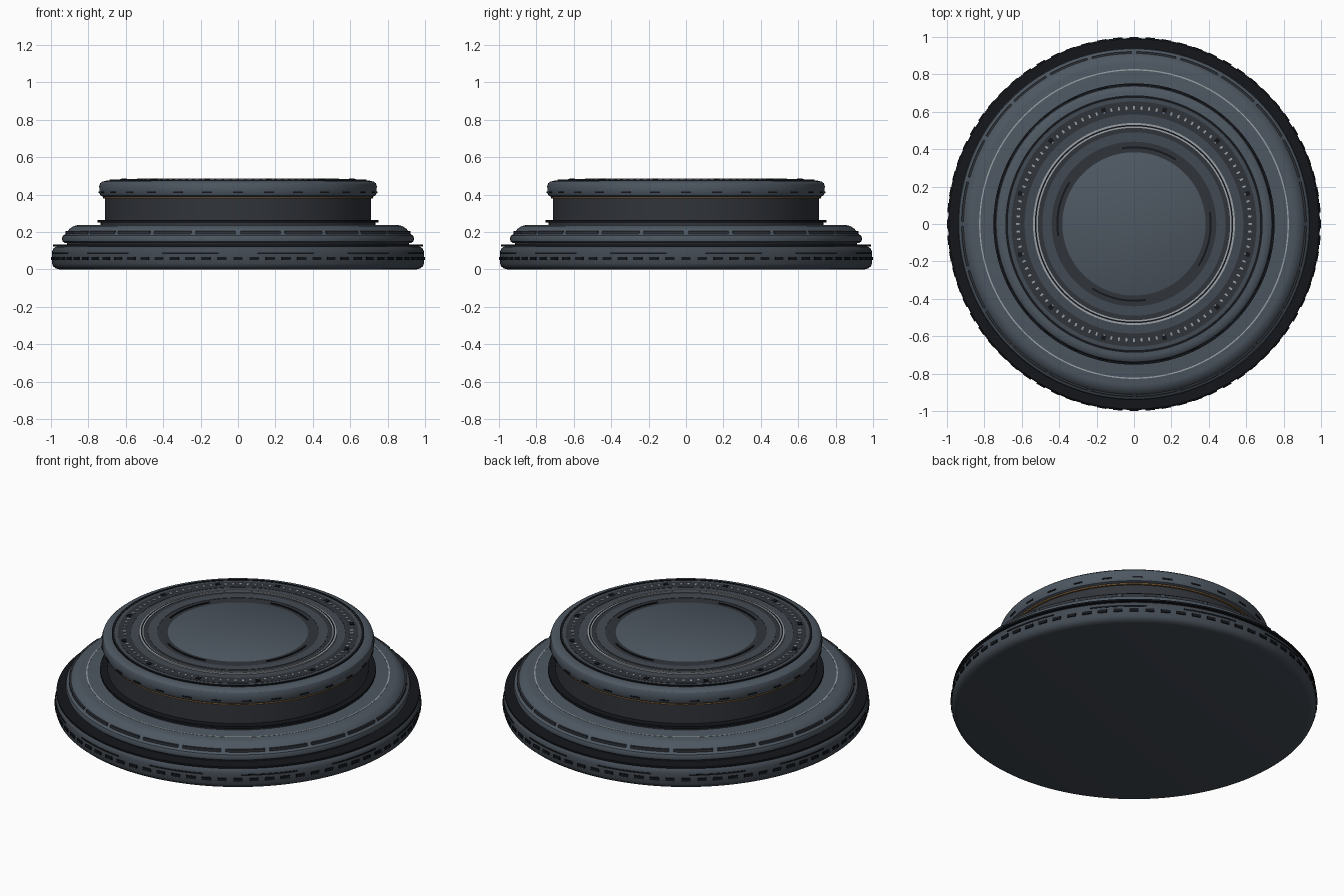
import bpy, bmesh
from math import cos, sin, radians, pi, ceil

if "Cube" in bpy.data.objects:
    bpy.data.objects.remove(bpy.data.objects["Cube"])

SEG = 144


def material(name, rgb):
    m = bpy.data.materials.new(name)
    m.diffuse_color = (*rgb, 1)
    m.use_nodes = True
    m.node_tree.nodes["Principled BSDF"].inputs["Base Color"].default_value = m.diffuse_color
    return m


slate = material("slate", (0.075, 0.095, 0.12))
steel = material("steel", (0.055, 0.068, 0.085))
dark = material("dark", (0.03, 0.034, 0.042))
black = material("black", (0.007, 0.008, 0.011))
silver = material("silver", (0.32, 0.35, 0.38))
copper = material("copper", (0.2, 0.11, 0.04))


def finish(name, bm, mat):
    bmesh.ops.remove_doubles(bm, verts=bm.verts, dist=1e-5)
    bmesh.ops.recalc_face_normals(bm, faces=bm.faces)
    me = bpy.data.meshes.new(name)
    bm.to_mesh(me)
    bm.free()
    me.materials.append(mat)
    ob = bpy.data.objects.new(name, me)
    bpy.context.collection.objects.link(ob)
    bpy.context.view_layer.objects.active = ob
    bpy.ops.object.select_all(action='DESELECT')
    ob.select_set(True)
    bpy.ops.object.shade_smooth_by_angle(angle=radians(32))
    return ob


def lathe(name, profile, mat, closed=False):
    """Revolve (radius, z) points around z."""
    bm = bmesh.new()
    pts = profile + profile[:1] if closed else profile
    vs = [bm.verts.new((r, 0, z)) for r, z in pts]
    es = [bm.edges.new(p) for p in zip(vs, vs[1:])]
    bmesh.ops.spin(bm, geom=vs + es, axis=(0, 0, 1), cent=(0, 0, 0),
                   angle=2 * pi, steps=SEG, use_duplicate=False)
    return finish(name, bm, mat)


def ring(name, r0, r1, z0, z1, mat):
    return lathe(name, [(r0, z0), (r1, z0), (r1, z1), (r0, z1)], mat, True)


def arcs(name, count, r0, r1, z0, z1, sweep, mat, offset=0.0):
    """Curved blocks repeated around z; angles in degrees."""
    bm = bmesh.new()
    steps = max(1, ceil(sweep / 3))
    for i in range(count):
        mid = offset + 360 * i / count
        rows = []
        for k in range(steps + 1):
            a = radians(mid - sweep / 2 + sweep * k / steps)
            rows.append([bm.verts.new((r * cos(a), r * sin(a), z))
                         for r, z in ((r0, z0), (r1, z0), (r1, z1), (r0, z1))])
        for a, b in zip(rows, rows[1:]):
            for j in range(4):
                n = (j + 1) % 4
                bm.faces.new((a[j], a[n], b[n], b[j]))
        bm.faces.new(rows[0])
        bm.faces.new(rows[-1][::-1])
    return finish(name, bm, mat)


# Bottom tier with rounded rim
lathe("base_disc", [(0, 0), (0.955, 0), (0.975, 0.005), (0.988, 0.016), (0.994, 0.03),
                    (0.994, 0.095), (0.988, 0.11), (0.975, 0.12), (0.955, 0.125), (0, 0.125)], steel)
ring("base_lip", 0.90, 0.99, 0.122, 0.132, black)
arcs("base_tread", 72, 0.97, 1.0, 0.05, 0.067, 2.9, black)
arcs("base_slots", 12, 0.97, 0.997, 0.082, 0.09, 18, black, 15)

# Middle tier with sloped shoulder
ring("middle_groove", 0.60, 0.915, 0.13, 0.145, dark)
lathe("middle_tier", [(0.6, 0.14), (0.925, 0.14), (0.938, 0.15), (0.941, 0.165), (0.936, 0.18),
                      (0.92, 0.19), (0.915, 0.2), (0.9, 0.217), (0.88, 0.231), (0.86, 0.236),
                      (0.6, 0.236)], slate)
arcs("shoulder_segments", 24, 0.89, 0.922, 0.188, 0.204, 13.4, dark, 7.5)
ring("middle_inlay", 0.821, 0.828, 0.23, 0.2375, silver)

# Collar and neck
ring("collar", 0.6, 0.735, 0.23, 0.252, dark)
ring("collar_seal", 0.6, 0.752, 0.25, 0.264, black)
lathe("neck", [(0.712, 0.255), (0.712, 0.4)], dark)
ring("neck_trim", 0.70, 0.722, 0.379, 0.387, copper)

# Cap with rounded rim
lathe("cap", [(0.69, 0.388), (0.72, 0.388), (0.734, 0.394), (0.741, 0.406), (0.742, 0.445),
              (0.737, 0.46), (0.726, 0.469), (0.705, 0.474), (0, 0.474)], slate)
arcs("cap_slots", 28, 0.72, 0.745, 0.409, 0.417, 4.2, black)

# Concentric top plates
ring("top_outer_plate", 0.54, 0.685, 0.47, 0.479, steel)
ring("top_outer_groove", 0.675, 0.688, 0.47, 0.481, black)
ring("top_tick_track", 0.585, 0.655, 0.475, 0.4805, dark)
arcs("top_ticks", 96, 0.612, 0.63, 0.475, 0.483, 0.9, silver)
arcs("top_bolts", 12, 0.618, 0.642, 0.475, 0.485, 2.2, black, 15)
ring("silver_ring_outer", 0.53, 0.54, 0.47, 0.487, silver)
ring("silver_ring_gap", 0.522, 0.53, 0.47, 0.484, black)
ring("silver_ring_inner", 0.514, 0.522, 0.47, 0.487, silver)
ring("top_inner_plate", 0.38, 0.514, 0.47, 0.483, dark)
ring("top_inner_band", 0.44, 0.49, 0.475, 0.485, steel)
arcs("top_inner_arcs", 4, 0.405, 0.415, 0.475, 0.487, 42, black, 78)
lathe("centre_disc", [(0.385, 0.47), (0.385, 0.482), (0.38, 0.485), (0, 0.485)], slate)
